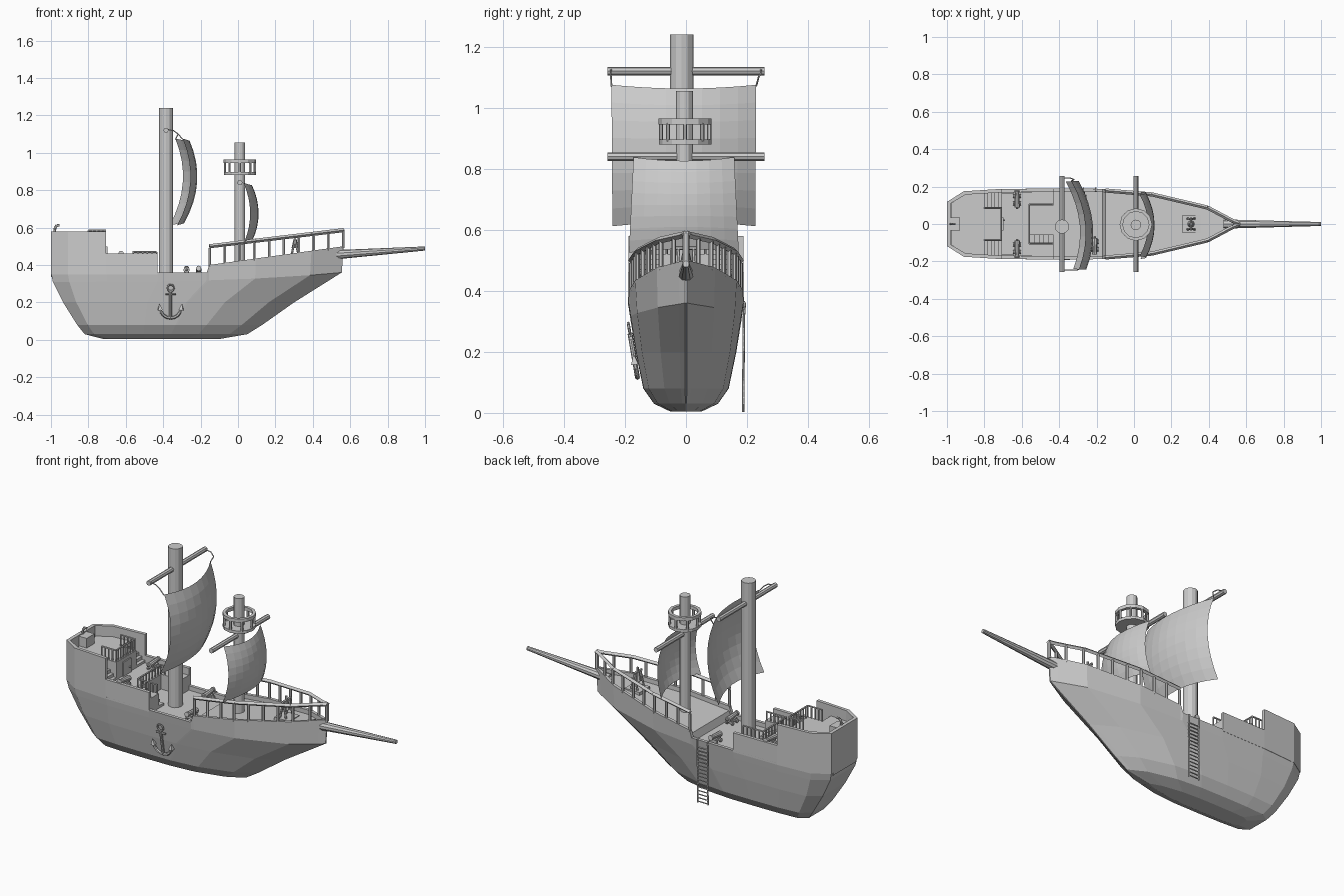
import bpy, bmesh, math
from mathutils import Vector, Matrix

if "Cube" in bpy.data.objects:
    bpy.data.objects.remove(bpy.data.objects["Cube"])

def done(bm, name, recalc=True):
    if recalc:
        bmesh.ops.recalc_face_normals(bm, faces=bm.faces[:])
    me = bpy.data.meshes.new(name)
    bm.to_mesh(me)
    bm.free()
    ob = bpy.data.objects.new(name, me)
    bpy.context.collection.objects.link(ob)
    return ob

def rod(bm, a, b, r1, r2=None, n=8):
    a, b = Vector(a), Vector(b)
    d = b - a
    m = Matrix.Translation((a + b) / 2) @ d.to_track_quat('Z', 'Y').to_matrix().to_4x4()
    bmesh.ops.create_cone(bm, cap_ends=True, segments=n, radius1=r1,
                          radius2=r1 if r2 is None else r2, depth=d.length, matrix=m)

def chain(bm, pts, r, n=6):
    for a, b in zip(pts, pts[1:]):
        rod(bm, a, b, r, n=n)

def box(bm, lo, hi):
    lo, hi = Vector(lo), Vector(hi)
    bmesh.ops.create_cube(bm, size=1, matrix=Matrix.Translation((lo + hi) / 2)
                          @ Matrix.Diagonal((*(hi - lo), 1)))

def prism(bm, pts, z0, z1):
    lo = [bm.verts.new((x, y, z0)) for x, y in pts]
    hi = [bm.verts.new((x, y, z1)) for x, y in pts]
    bm.faces.new(lo)
    bm.faces.new(hi)
    for i in range(len(pts)):
        j = (i + 1) % len(pts)
        bm.faces.new((lo[i], lo[j], hi[j], hi[i]))

def mirrored(pts):
    return pts + [(x, -y) for x, y in reversed(pts)]

# Hull: plan shape shared by all levels, each level with its own ends and width
PLAN = [(0, .62), (.057, .92), (.188, .985), (.363, 1), (.532, .99), (.541, .985),
        (.70, .875), (.89, .505), (.978, .12), (1, .02)]
LEVELS = [(.004, -.72, -.10, .05), (.03, -.82, .05, .105), (.08, -.86, .13, .14),
          (.2, -.935, .30, .165), (.31, -.99, .555, .183)]

def rel(t):
    for (a, p), (b, q) in zip(PLAN, PLAN[1:]):
        if t <= b:
            return p + (q - p) * (t - a) / (b - a)
    return PLAN[-1][1]

def top(t):
    return .36 if t < .537 else .40 + .10 * (t - .541) / .459

def edge(t, inset=0):
    return Vector((-1 + 1.565 * t, max(.003, .19 * rel(t) - inset), top(t)))

bm = bmesh.new()
rings = []
for t, w in PLAN:
    half = []
    for i, (z, x0, x1, h) in enumerate(LEVELS):
        zz = z + .05 * t ** 3 if i == 4 else z
        half.append(Vector((x0 + (x1 - x0) * t, h * w, zz)))
    half.append(edge(t))
    half.append(edge(t, .018))
    half.append(edge(t, .018) - Vector((0, 0, .025)))
    rings.append([[bm.verts.new((p.x, s * p.y, p.z)) for p in half] for s in (1, -1)])
for r, q in zip(rings, rings[1:]):
    for s in (0, 1):
        for j in range(7):
            bm.faces.new((r[s][j], r[s][j + 1], q[s][j + 1], q[s][j]))
    for j in (0, 7):
        bm.faces.new((r[0][j], q[0][j], q[1][j], r[1][j]))
for r in (rings[0], rings[-1]):
    for j in range(7):
        bm.faces.new((r[0][j], r[0][j + 1], r[1][j + 1], r[1][j]))
done(bm, "hull")

# Stern bulwarks and raised decks
bm = bmesh.new()
prism(bm, mirrored([(-.705, .169), (-.705, .188), (-.91, .175), (-1, .118)])[:4]
      + [(-1, -.118), (-.91, -.175), (-.705, -.188), (-.705, -.169), (-.9, -.157), (-.98, -.11),
         (-.98, .11), (-.9, .157)], .35, .58)
for s in (1, -1):
    prism(bm, [(-.71, s * .187), (-.43, s * .19), (-.43, s * .171), (-.71, s * .169)], .35, .46)
done(bm, "stern_bulwarks")
bm = bmesh.new()
prism(bm, mirrored([(-.97, .11), (-.9, .16), (-.43, .173), (-.43, .1), (-.555, .1)]), .335, .42)
done(bm, "quarter_deck")
bm = bmesh.new()
prism(bm, mirrored([(-.975, .112), (-.9, .16), (-.8, .172), (-.8, .09), (-.705, .09)]), .41, .52)
done(bm, "poop_cabin")
bm = bmesh.new()
box(bm, (-.71, -.035, .42), (-.698, .035, .5))
rod(bm, (-.698, .02, .455), (-.69, .02, .455), .005)
done(bm, "cabin_door")

# Stairs
bm = bmesh.new()
for i in range(5):
    for s in (1, -1):
        a, b = sorted((s * .09, s * .17))
        box(bm, (-.8 + .019 * i, a, .415), (-.781 + .019 * i, b, .505 - .018 * i))
    box(bm, (-.555 + .025 * i, -.1, .33), (-.53 + .025 * i, -.055, .405 - .014 * i))
done(bm, "stairs")

# Railings: posts below a continuous handrail
def railing(bm, pts, h, gap, r):
    pts = [Vector(p) for p in pts]
    up = Vector((0, 0, h))
    chain(bm, [p + up for p in pts], r)
    for a, b in zip(pts, pts[1:]):
        k = max(1, round((b - a).length / gap))
        for i in range(k + 1):
            p = a.lerp(b, i / k)
            rod(bm, p, p + up, r * .8, n=6)

bm = bmesh.new()
railing(bm, [(-.8, .085, .515), (-.71, .085, .515), (-.71, -.085, .515), (-.8, -.085, .515)], .07, .022, .005)
done(bm, "poop_railing")
bm = bmesh.new()
railing(bm, [(-.435, .105, .415), (-.56, .105, .415), (-.56, -.105, .415), (-.435, -.105, .415)], .055, .025, .005)
done(bm, "quarter_deck_railing")
bm = bmesh.new()
ts = [.541, .70, .89, .978, 1]
for s in (1, -1):
    flip = Vector((1, s, 1))
    line = [edge(t, .008) * flip + Vector((0, 0, .1 - .03 * (t - .541))) for t in ts]
    for a, b in zip(line, line[1:]):
        rod(bm, a, b, .011, n=4)
    for i in range(10):
        p = edge(.543 + .455 * i / 9, .008) * flip
        rod(bm, p - Vector((0, 0, .01)), p + Vector((0, 0, .09)), .008, n=6)
done(bm, "bow_railing")

# Masts, yards and bowsprit
for name, x, y, z0, z1, r, zy, ry in (("main", -.385, -.014, .3, 1.24, .038, 1.12, .014),
                                      ("fore", .01, -.005, .36, 1.055, .028, .84, .014)):
    bm = bmesh.new()
    rod(bm, (x, y, z0), (x, y, z1), r, n=12)
    done(bm, name + "_mast")
    bm = bmesh.new()
    rod(bm, (x, -.257, zy), (x, .257, zy), ry, n=8)
    done(bm, name + "_yard")
bm = bmesh.new()
rod(bm, (.48, 0, .452), (1, 0, .488), .026, .011, 10)
done(bm, "bowsprit")

# Billowing sails as curved grids
def sail(name, xt, xm, xb, belly, z0, z1, wt, wb, tilt, n=8):
    bm = bmesh.new()
    g = []
    for j in range(n + 1):
        v = j / n
        ex = xb * (1 - v) + xt * v + (xm - (xb + xt) / 2) * 4 * v * (1 - v)
        w = wb + (wt - wb) * v
        g.append([bm.verts.new((ex + belly * (1 - u * u) - tilt * u, u * w - .007,
                                z0 + (z1 - z0) * v - .012 * (1 - u * u) * (2 * v - 1)))
                  for u in [-1 + 2 * i / n for i in range(n + 1)]])
    for a, b in zip(g, g[1:]):
        for i in range(n):
            bm.faces.new((a[i], a[i + 1], b[i + 1], b[i]))
    return done(bm, name)

sail("main_sail", -.315, -.275, -.345, .055, .612, 1.075, .237, .234, .02)
sail("fore_sail", .03, .065, .035, .045, .525, .838, .165, .18, 0)

# Ropes from the main yard to the sail corners
bm = bmesh.new()
for s in (1, -1):
    chain(bm, [(-.38, s * .245, 1.125), (-.345, s * .247, 1.118), (-.32, s * .242 - .004, 1.1),
               (-.315 - s * .02, s * .237 - .007, 1.07)], .003, 5)
done(bm, "sail_ropes")

# Lookout nest
bm = bmesh.new()
c = Vector((.01, -.003, 0))
def ring(r, z, n=12):
    return [c + Vector((r * math.cos(math.tau * i / n), r * math.sin(math.tau * i / n), z)) for i in range(n)]
rod(bm, c + Vector((0, 0, .88)), c + Vector((0, 0, .896)), .086, n=12)
for lo, hi in zip(ring(.079, .89, 8), ring(.079, .95, 8)):
    rod(bm, lo, hi, .007, n=6)
loops = [[bm.verts.new(p) for p in ring(r, z)] for r, z in ((.087, .945), (.087, .964), (.07, .964), (.07, .945))]
for k in range(4):
    a, b = loops[k], loops[(k + 1) % 4]
    for i in range(12):
        bm.faces.new((a[i], a[i - 1], b[i - 1], b[i]))
done(bm, "lookout_nest")

# Cannons on small carriages, pointing outboard
def cannon(x, y, z, s):
    bm = bmesh.new()
    box(bm, (x - .014, y - .028, z + .01), (x + .014, y + .028, z + .026))
    for dx in (-.017, .017):
        for dy in (-.02, .02):
            rod(bm, (x + dx - .004, y + dy, z + .01), (x + dx + .004, y + dy, z + .01), .011)
    rod(bm, (x, y - s * .04, z + .034), (x, y + s * .045, z + .042), .016, .011, 10)
    rod(bm, (x, y + s * .038, z + .041), (x, y + s * .048, z + .042), .014, n=10)
    bmesh.ops.create_icosphere(bm, subdivisions=1, radius=.008, matrix=Matrix.Translation((x, y - s * .044, z + .034)))
    done(bm, "cannon")

for x, y, z in ((-.625, .13, .42), (-.625, -.13, .42), (-.21, -.115, .34), (-.275, .125, .34)):
    cannon(x, y, z, 1 if y > 0 else -1)

# Boarding ladder on the far side
bm = bmesh.new()
for x in (-.27, -.205):
    chain(bm, [(x, .175, .365), (x, .193, .362), (x, .19, .32), (x, .187, .003)], .004)
for i in range(16):
    rod(bm, (-.272, .188, .01 + .0205 * i), (-.203, .188, .01 + .0205 * i), .0035, n=6)
done(bm, "ladder")

# Anchor lying along the near side of the hull
bm = bmesh.new()
def on_hull(x, z):
    return Vector((-.36 + x, -.158 - (z - .11) * .17, z))
chain(bm, [on_hull(.018 * math.cos(a), .277 + .018 * math.sin(a)) for a in [math.tau * i / 10 for i in range(11)]], .005)
rod(bm, on_hull(0, .26), on_hull(0, .115), .008)
rod(bm, on_hull(-.028, .245), on_hull(.028, .245), .006)
chain(bm, [on_hull(.056 * math.sin(a), .172 - .056 * math.cos(a)) for a in [-1.5 + .375 * i for i in range(9)]], .008)
for s in (1, -1):
    rod(bm, on_hull(s * .056, .16), on_hull(s * .06, .192), .017, .001, 4)
done(bm, "anchor")

# Bell stand on the foredeck hatch
bm = bmesh.new()
box(bm, (.26, -.047, .43), (.355, .047, .45))
for s in (1, -1):
    for x in (.285, .325):
        rod(bm, (x, s * .03, .445), (.305, s * .025, .54), .006, n=6)
rod(bm, (.305, -.035, .54), (.305, .035, .54), .007, n=6)
rod(bm, (.305, 0, .49), (.305, 0, .54), .02, .008, 10)
rod(bm, (.305, 0, .54), (.305, 0, .565), .006, n=6)
done(bm, "bell_stand")

# Stern chest and small hook-shaped finial
bm = bmesh.new()
box(bm, (-.982, -.035, .515), (-.93, .035, .575))
chain(bm, [(-.98, 0, .57), (-.978, 0, .6), (-.968, 0, .613), (-.955, 0, .613)], .007)
done(bm, "stern_chest")
